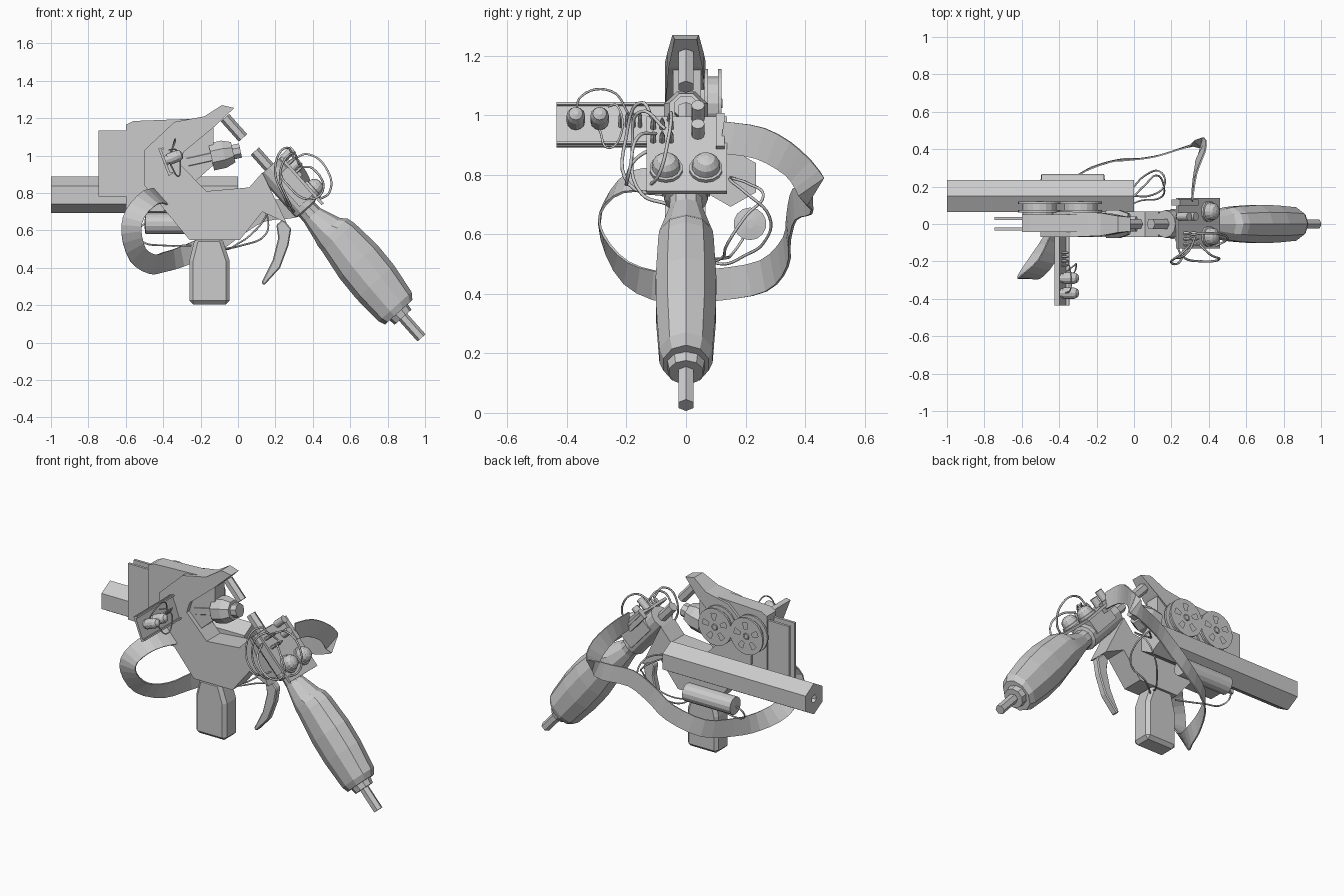
import bpy, bmesh, math
from mathutils import Vector as V

if "Cube" in bpy.data.objects:
    bpy.data.objects.remove(bpy.data.objects["Cube"])

TILT = math.atan2(0.746, 0.666)
A = V((0.09, 0, 1.024))                     # front end of the slanted grip axis
D, W = V((0.666, 0, -0.746)), V((0.746, 0, 0.666))


def G(t, y=0.0, p=0.0):
    """Point in the grip's own frame: along, sideways, outward."""
    return A + D * t + V((0, y, 0)) + W * p


def finish(name, bm, bevel=0):
    bmesh.ops.recalc_face_normals(bm, faces=bm.faces)
    me = bpy.data.meshes.new(name)
    bm.to_mesh(me)
    bm.free()
    ob = bpy.data.objects.new(name, me)
    bpy.context.collection.objects.link(ob)
    if bevel:
        m = ob.modifiers.new("bevel", "BEVEL")
        m.width, m.segments = bevel, 1
    return ob


def loft(name, o, d, stations, n=12, phase=math.pi / 2):
    """Rings (t, r) or (t, r_side, r_up, offset_up) along direction d."""
    d = V(d).normalized()
    u = V((1, 0, 0)) if abs(d.y) > 0.9 else V((0, 1, 0))
    u = (u - d * u.dot(d)).normalized()
    w = d.cross(u)
    bm, rings = bmesh.new(), []
    for s in stations:
        t, ru, rw, off = s if len(s) == 4 else (s[0], s[1], s[1], 0)
        rings.append([bm.verts.new(V(o) + d * t + u * ru * math.cos(phase + k * math.tau / n)
                      + w * (off + rw * math.sin(phase + k * math.tau / n))) for k in range(n)])
    for a, b in zip(rings, rings[1:]):
        for k in range(n):
            bm.faces.new((a[k], a[(k + 1) % n], b[(k + 1) % n], b[k]))
    bm.faces.new(rings[0])
    bm.faces.new(rings[-1])
    return finish(name, bm)


def solid(name, pts, y0, y1, bevel=0, pinch={}):
    """Side profile (x, z) extruded in y; pinch scales the width at chosen points."""
    bm = bmesh.new()
    ra, rb = [[bm.verts.new((x, y * pinch.get(i, 1), z)) for i, (x, z) in enumerate(pts)] for y in (y0, y1)]
    n = len(pts)
    for i in range(n):
        bm.faces.new((ra[i], ra[(i + 1) % n], rb[(i + 1) % n], rb[i]))
    bm.faces.new(ra)
    bm.faces.new(rb)
    return finish(name, bm, bevel)


def box(name, c, size, ry=0):
    bm = bmesh.new()
    bmesh.ops.create_cube(bm, size=1)
    bmesh.ops.scale(bm, vec=size, verts=bm.verts)
    ob = finish(name, bm)
    ob.location, ob.rotation_euler = c, (0, ry, 0)
    return ob


def wire(name, pts, r=0.006):
    cu = bpy.data.curves.new(name, "CURVE")
    cu.dimensions, cu.bevel_depth, cu.bevel_resolution = "3D", r, 1
    cu.resolution_u = 6
    sp = cu.splines.new("BEZIER")
    sp.bezier_points.add(len(pts) - 1)
    for b, p in zip(sp.bezier_points, pts):
        b.co = p
        b.handle_left_type = b.handle_right_type = "AUTO"
    bpy.context.collection.objects.link(bpy.data.objects.new(name, cu))


# main frame with horn
solid("frame", [(-.50, 1.03), (-.34, 1.18), (-.18, 1.21), (-.086, 1.27), (-.02, 1.255), (-.12, 1.16),
                (-.29, 1.02), (-.31, .955), (-.17, .81), (.06, .83), (.13, .91), (.26, .64), (.13, .70),
                (.01, .55), (-.26, .55), (-.50, .84)], -.07, .066, pinch={2: .9, 3: .65, 4: .55, 5: .85})
# tape deck body and the two thin rear plates
solid("deck_body", [(-.60, .70), (-.60, 1.165), (-.56, 1.185), (-.17, 1.20), (-.13, 1.16), (-.13, .95),
                    (-.30, .80), (-.40, .70)], -.043, .05)
for i, y in enumerate((-.028, .03)):
    box(f"rear_plate_{i}", (-.62, y, .958), (.25, .016, .355))

# tape reels: flanges with five windows on a hub
for i, x in enumerate((-.505, -.285)):
    c = V((x, 0, 1.04))
    for j, y in enumerate((.062, .108)):
        bm = bmesh.new()
        n, radii = 30, (.02, .045, .085, .115)
        g = [[[bm.verts.new((x + r * math.cos(k * math.tau / n), y + dy, 1.04 + r * math.sin(k * math.tau / n)))
               for k in range(n)] for r in radii] for dy in (0, .012)]
        for a in range(3):
            for k in range(n):
                m = (k + 1) % n
                if a == 1 and k % 6 < 2:
                    continue                # window in the flange
                for s in g:
                    bm.faces.new((s[a][k], s[a][m], s[a + 1][m], s[a + 1][k]))
        for k in range(n):
            m = (k + 1) % n
            bm.faces.new((g[0][3][k], g[0][3][m], g[1][3][m], g[1][3][k]))
        finish(f"reel_{i}_flange_{j}", bm)
    loft(f"reel_{i}_hub", c, (0, 1, 0), [(.045, .09), (.108, .09), (.108, .02), (.122, .015)], 16)

# side barrel, hexagonal with bore, and canister under it
loft("barrel", (-1, .15, .79), (1, 0, 0), [(.12, .025), (0, .025), (0, .098), (1, .098)], 6)
loft("canister", (-.5, .215, .635), (1, 0, 0), [(0, .015), (.005, .055), (.34, .055), (.345, .015)], 14)

# magazine
solid("magazine", [(-.26, .205), (-.26, .44), (-.23, .56), (-.085, .56), (-.045, .44), (-.045, .205)],
      -.065, .065, bevel=.02)

# lens
loft("lens", (-.27, 0, .965), (1, 0, .22), [(0, .05), (.13, .05), (.13, .08), (.20, .08), (.25, .06),
                                             (.25, .042), (.29, .042), (.29, .02)], 8, math.pi / 8)

# slanted axis: striker, front rod, receiver, handle, rear rod
loft("striker_rod", G(-.24), D, [(0, .03), (.145, .03)], 6)
loft("front_rod", G(0), D, [(0, .03), (.16, .03)], 6)
loft("receiver", G(0), D, [(.115, .074), (.41, .074), (.42, .05)], 12)
loft("handle", G(0), D, [(.38, .055), (.46, .058), (.57, .088, .09, .012), (.60, .094, .108, .022),
                         (.64, .098, .115, .026), (.81, .107, .135, .02), (.95, .105, .135, .014),
                         (1.12, .094, .118, .006), (1.155, .08, .098, 0), (1.155, .066, .065, 0),
                         (1.19, .06, .06, 0)], 10)
loft("rear_rod", G(0), D, [(1.15, .029), (1.338, .029)], 6)

# trigger
solid("trigger", [(.205, .63), (.24, .66), (.285, .61), (.27, .52), (.225, .40), (.14, .307), (.125, .32),
                  (.185, .44), (.215, .56)], -.022, .022, bevel=.006)

# control board on the receiver
box("control_board", G(.286, .003, .082), (.335, .27, .016), TILT)
for i, y in enumerate((-.067, .067)):
    loft(f"knob_{i}", G(.36, y, .085), W, [(0, .056), (.018, .056), (.02, .048), (.045, .044), (.062, .03),
                                            (.068, .01)], 14)
for i, (t, h) in enumerate(((.13, .075), (.20, .06))):
    loft(f"capacitor_{i}", G(t, .04, .085), W, [(0, .022), (h, .022)], 12)
box("board_bracket", G(.19, .115, .075), (.15, .03, .06), TILT)
box("receiver_mount", G(.28, 0, .03), (.2, .16, .1), TILT)
for i in range(6):
    loft(f"board_pin_{i}", G(.17 + .06 * (i % 2), -.11 + .03 * (i // 2), .085), W,
         [(0, .01), (.03, .01), (.055, .003)], 6)

# side sensor board with bulbs and pins
N, S = V((.935, 0, .355)), -math.radians(20.8)
C = V((-.392, -.25, .967))
box("sensor_board", C, (.014, .37, .155), S)
for z, nm in ((.07, "top"), (-.07, "bottom")):
    box(f"sensor_rim_{nm}", C + N * .012 + V((-.355, 0, .935)) * z, (.02, .37, .01), S)
for i, y in enumerate((-.37, -.29)):
    loft(f"bulb_{i}", V((-.392, y, .972)), N, [(0, .025), (.02, .025), (.02, .031), (.075, .031), (.095, .023),
                                                (.103, .008)], 12)
for i in range(4):
    loft(f"sensor_pin_{i}", V((-.392, -.22 + .022 * i, .955)), N + V((-.3, 0, .4)),
         [(0, .008), (.05, .008), (.07, .002)], 6)

# carrying strap: ribbon through points, with its own width direction
strap = [((.31, .12, .925), (0, 1)), ((.325, .25, .905), (.1, 1)), ((.355, .36, .84), (.3, 1)),
         ((.36, .42, .76), (.5, 1)), ((.29, .415, .72), (.2, 1)), ((.13, .365, .70), (.05, 1)),
         ((0, .345, .625), (0, 1)), ((-.12, .335, .54), (0, 1)), ((-.30, .26, .46), (0, 1)),
         ((-.40, .10, .43), (.1, 1)), ((-.46, -.06, .42), (.3, 1)), ((-.535, -.2, .47), (.7, .8)),
         ((-.57, -.28, .59), (1, .3)), ((-.55, -.28, .69), (1, 0)), ((-.47, -.2, .775), (.8, -.5)),
         ((-.41, -.06, .78), (.66, -.75))]
bm, rows = bmesh.new(), []
P = [V(p) for p, _ in strap]
Q = [V((a, 0, b)) for _, (a, b) in strap]
last = len(P) - 1
for i in range(last):
    for s in range(3 if i < last - 1 else 4):
        f = s / 3
        p0, p1, p2, p3 = P[max(i - 1, 0)], P[i], P[i + 1], P[min(i + 2, last)]
        c = .5 * (2 * p1 + (p2 - p0) * f + (2 * p0 - 5 * p1 + 4 * p2 - p3) * f * f
                  + (3 * p1 - p0 - 3 * p2 + p3) * f ** 3)
        t = ((p2 - p0).normalized().lerp((p3 - p1).normalized(), f)).normalized()
        w = Q[i].lerp(Q[i + 1], f)
        w = (w - t * w.dot(t) * .9).normalized() * .054
        rows.append((bm.verts.new(c - w), bm.verts.new(c + w)))
for a, b in zip(rows, rows[1:]):
    bm.faces.new((a[0], a[1], b[1], b[0]))
m = finish("strap", bm).modifiers.new("thickness", "SOLIDIFY")
m.thickness, m.offset = .008, 0

# loose wires
for i in range(2):
    k = i * .04
    wire(f"board_wire_{i}", [G(.17 + k, -.11 + k, .13), G(.10 + k, -.15, .14), G(.14 + k, -.20 + k / 2, .02),
                             G(.30 + k, -.19 + k, -.05), G(.34 + k, -.06, -.06)])
wire("side_wire_loop", [G(.23, -.10, .13), G(.28, -.16, .17), G(.40, -.19, .13), G(.38, -.20, .04), G(.24, -.17, .01),
                        G(.18, -.08, .02)])
wire("board_arch_wire", [G(.17, -.06, .13), G(.2, -.05, .2), G(.34, -.06, .22), G(.43, -.09, .15), G(.42, -.12, .08)])
wire("bulb_wire", [(-.37, -.37, 1.0), (-.34, -.35, 1.065), (-.34, -.25, 1.08), (-.36, -.19, 1.0)], .004)
wire("bulb_low_wire", [(-.36, -.29, .95), (-.32, -.26, .89), (-.31, -.22, .93), (-.33, -.23, 1.03), (-.37, -.26, 1.03)],
     .004)
wire("barrel_wire", [(0, .15, .79), (.08, .15, .78), (.16, .2, .74), (.14, .28, .66), (.06, .26, .57), (0, .2, .53),
                     (-.06, .12, .50), (-.1, .05, .53)], .005)
wire("barrel_wire_b", [(0, .15, .79), (.06, .21, .77), (.12, .26, .73), (.16, .2, .66), (.14, .14, .57),
                       (.02, .12, .52), (-.08, .05, .50)], .005)
wire("canister_wire", [(-.5, .215, .635), (-.54, .2, .60), (-.51, .16, .54), (-.40, .13, .52), (-.25, .06, .52)], .005)
